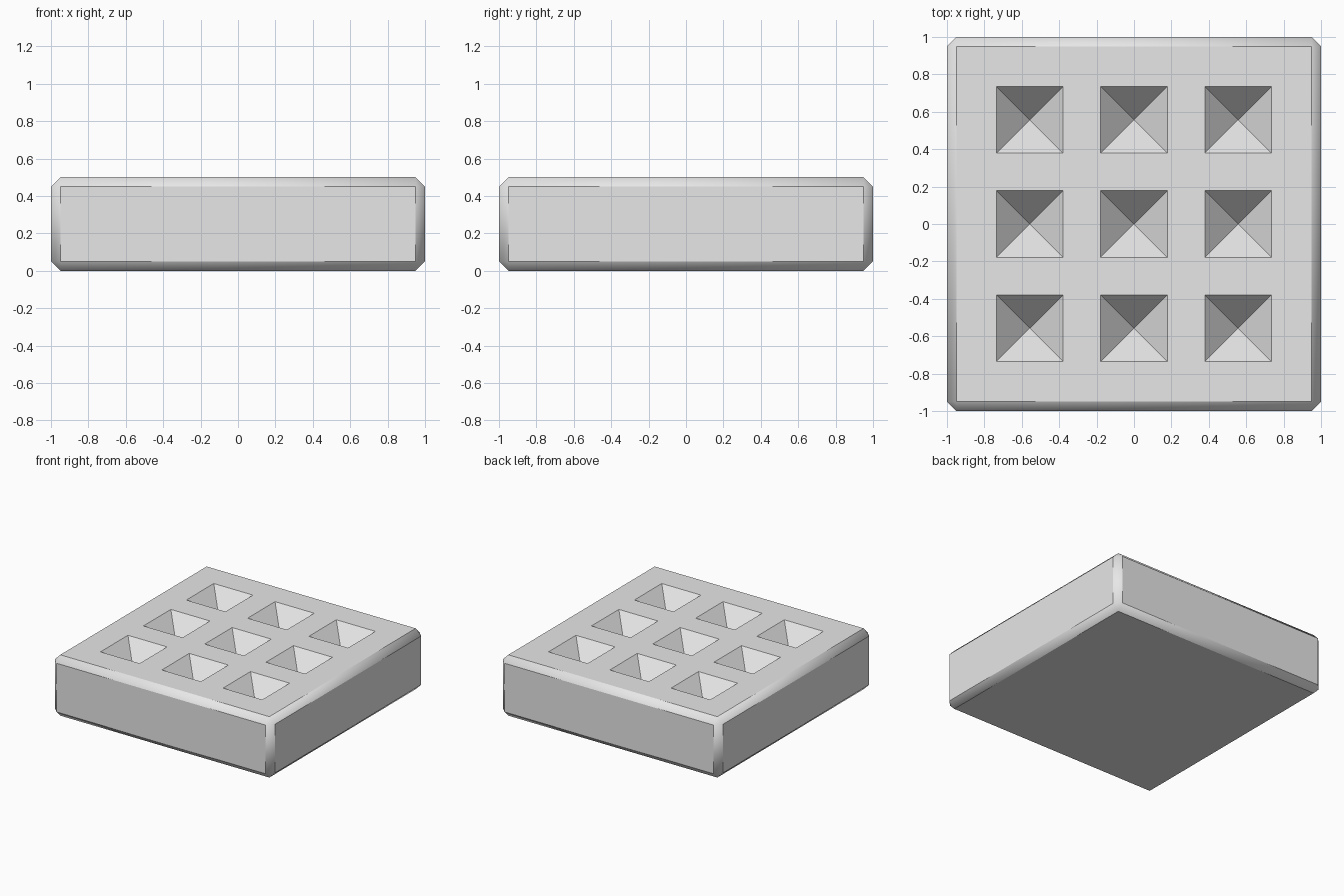
import bpy, math

if "Cube" in bpy.data.objects:
    bpy.data.objects.remove(bpy.data.objects["Cube"])

SIZE, HEIGHT, CHAMFER = 2.0, 0.5, 0.05
PIT_RADIUS, PIT_DEPTH, PIT_SPACING = 0.2515, 0.2, 0.557
OVERSHOOT = 1.25  # cutters rise above the top face, keeping their slope

grey = bpy.data.materials.new("light_grey")
grey.diffuse_color = (0.8, 0.8, 0.8, 1.0)
grey.use_nodes = True
grey.node_tree.nodes["Principled BSDF"].inputs["Base Color"].default_value = grey.diffuse_color


def apply_modifiers(obj):
    bpy.ops.object.select_all(action='DESELECT')
    obj.select_set(True)
    bpy.context.view_layer.objects.active = obj
    for mod in list(obj.modifiers):
        bpy.ops.object.modifier_apply(modifier=mod.name)


# Square slab with chamfered edges
bpy.ops.mesh.primitive_cube_add(size=1, location=(0, 0, HEIGHT / 2))
slab = bpy.context.object
slab.name = "slab"
slab.scale = (SIZE, SIZE, HEIGHT)
bpy.ops.object.transform_apply(location=True, rotation=True, scale=True)
slab.data.materials.append(grey)
bevel = slab.modifiers.new("chamfer", 'BEVEL')
bevel.width = CHAMFER
bevel.segments = 1

# Inverted four-sided cones, in a three by three grid, cut the pits
cutters = []
depth = PIT_DEPTH * OVERSHOOT
for i in (-1, 0, 1):
    for j in (-1, 0, 1):
        bpy.ops.mesh.primitive_cone_add(
            vertices=4, radius1=0, radius2=PIT_RADIUS * OVERSHOOT, depth=depth,
            location=(i * PIT_SPACING, j * PIT_SPACING, HEIGHT - PIT_DEPTH + depth / 2),
            rotation=(0, 0, math.pi / 4))
        cutter = bpy.context.object
        cutter.name = "pit_cutter"
        cutter.hide_render = True
        cutter.data.materials.append(grey)
        cutters.append(cutter)
        cut = slab.modifiers.new("pit", 'BOOLEAN')
        cut.operation = 'DIFFERENCE'
        cut.solver = 'EXACT'
        cut.object = cutter

apply_modifiers(slab)
for cutter in cutters:
    bpy.data.objects.remove(cutter, do_unlink=True)

# Chamfers blend into the corners, other edges stay sharp
bpy.ops.object.shade_smooth_by_angle(angle=math.radians(40))
